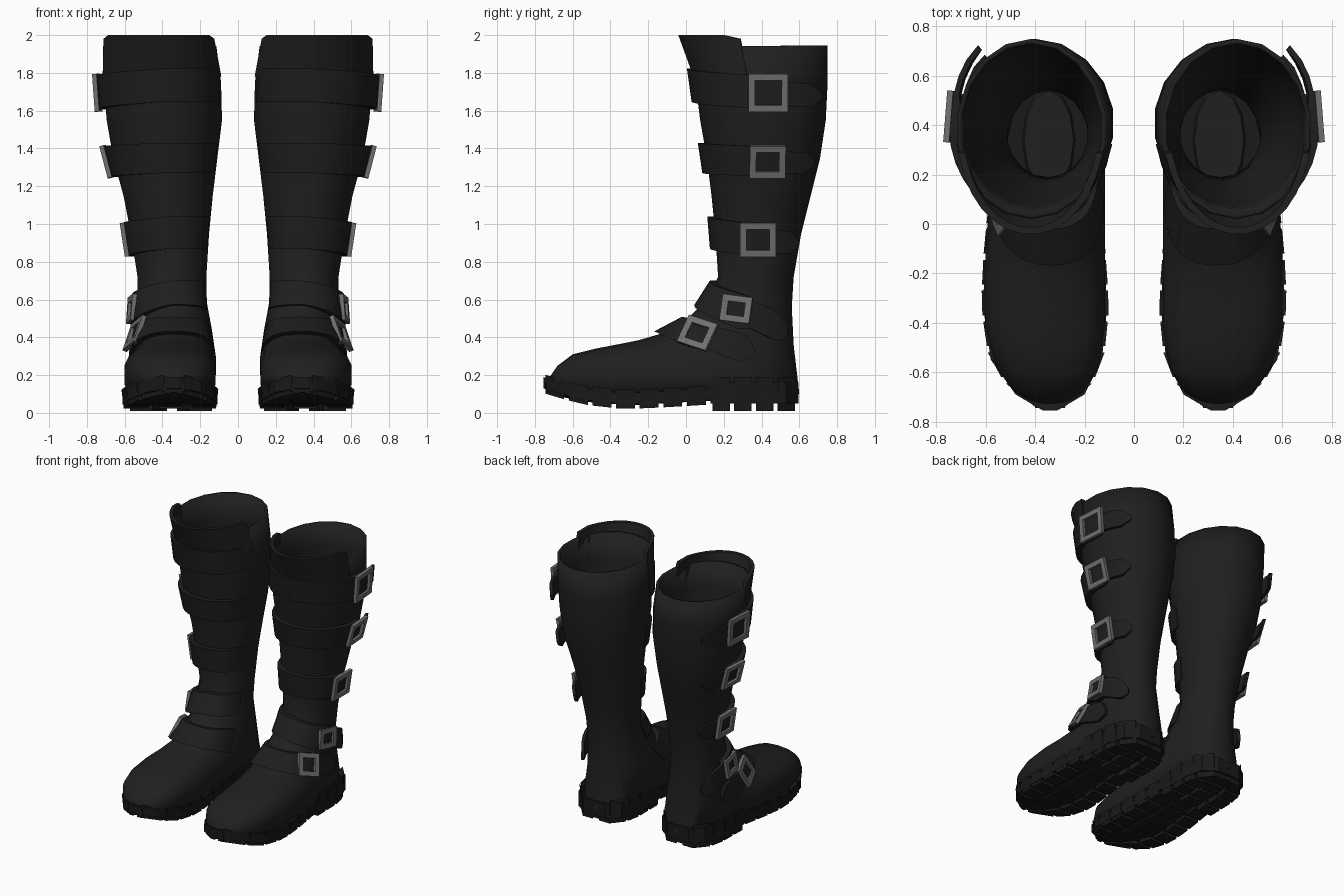
import bpy, bmesh, math
from mathutils import Vector

old = bpy.data.objects.get("Cube")
if old:
    bpy.data.objects.remove(old)


def material(name, v, rough):
    m = bpy.data.materials.new(name)
    m.use_nodes = True
    m.diffuse_color = (v, v, v, 1)
    node = m.node_tree.nodes["Principled BSDF"]
    node.inputs["Base Color"].default_value = (v, v, v, 1)
    node.inputs["Roughness"].default_value = rough
    return m


LEATHER = material("black leather", 0.014, 0.7)
STRAP = material("strap leather", 0.013, 0.7)
RUBBER = material("black rubber", 0.010, 0.8)
METAL = material("grey metal", 0.16, 0.5)

# Boot sections: front y, front z, back y, back z, centre x, half width, squareness
RINGS = [
    (-.035, 2.0, .75, 2.0, .42, .285, 1), (.02, 1.94, .75, 1.945, .415, .305, 1),
    (.05, 1.75, .75, 1.75, .40, .315, 1), (.075, 1.55, .74, 1.55, .39, .31, 1),
    (.11, 1.35, .71, 1.35, .385, .28, 1), (.135, 1.15, .66, 1.15, .37, .24, 1),
    (.155, .95, .61, .95, .36, .21, 1), (.17, .72, .57, .72, .35, .185, 1),
    (.11, .60, .56, .56, .347, .185, 1), (0, .49, .57, .36, .335, .20, .9),
    (-.13, .42, .60, .10, .335, .22, .8), (-.25, .385, .35, .07, .35, .235, .8),
    (-.35, .365, .05, .06, .36, .245, .8), (-.48, .34, -.30, .04, .36, .245, .8),
    (-.60, .31, -.55, .06, .35, .21, .8), (-.68, .25, -.68, .09, .345, .14, .85),
    (-.735, .17, -.74, .11, .34, .05, 1)]


def section(z):
    """Blend the two sections around a front height."""
    for p, q in zip(RINGS, RINGS[1:]):
        if z >= q[1] or q is RINGS[-1]:
            f = min(max((p[1] - z) / (p[1] - q[1]), 0), 1)
            return [a + (b - a) * f for a, b in zip(p, q)]


def surface(z, deg, offset=0.0):
    """Point on the boot; 0 degrees is the front, 90 the outer side."""
    ay, az, by, bz, cx, hw, e = section(z)
    c, s = math.cos(math.radians(deg)), math.sin(math.radians(deg))
    half = Vector((0, ay - by, az - bz)) / 2
    mid = Vector((cx, (ay + by) / 2, (az + bz) / 2))
    n = (half.normalized() * (c / half.length) + Vector((s / hw, 0, 0))).normalized()
    pc, ps = (math.copysign(abs(v) ** e, v) for v in (c, s))
    return mid + half * pc + Vector((hw * ps, 0, 0)) + n * offset


def finish(bm, name, mat, thickness=0, smooth=35):
    bmesh.ops.recalc_face_normals(bm, faces=bm.faces)
    mesh = bpy.data.meshes.new(name)
    bm.to_mesh(mesh)
    bm.free()
    mesh.materials.append(mat)
    ob = bpy.data.objects.new(name, mesh)
    bpy.context.collection.objects.link(ob)
    if thickness:
        sol = ob.modifiers.new("Thickness", 'SOLIDIFY')
        sol.thickness = thickness
        sol.offset = -1
    ob.modifiers.new("Other boot", 'MIRROR').use_mirror_merge = False
    bpy.ops.object.select_all(action='DESELECT')
    ob.select_set(True)
    bpy.context.view_layer.objects.active = ob
    if smooth:
        bpy.ops.object.shade_smooth_by_angle(angle=math.radians(smooth))
    return ob


def loft(bm, rows, start=True, end=True):
    """Skin a list of closed loops."""
    loops = [[bm.verts.new(p) for p in row] for row in rows]
    for a, b in zip(loops, loops[1:]):
        for i in range(len(a)):
            j = (i + 1) % len(a)
            bm.faces.new((a[i], a[j], b[j], b[i]))
    if start:
        bm.faces.new(loops[0])
    if end:
        bm.faces.new(loops[-1][::-1])


def band(name, steps, mat):
    """Strip over the boot; steps are angle, low z, high z, inner and outer offset."""
    bm = bmesh.new()
    loft(bm, [[surface(lo, d, i), surface(lo, d, o), surface(hi, d, o), surface(hi, d, i)]
              for d, lo, hi, i, o in steps])
    return finish(bm, name, mat)


# Shaft and foot in one skin, open at the top
bm = bmesh.new()
loft(bm, [[surface(r[1], k * 20) for k in range(18)] for r in RINGS[1:]], start=False)
finish(bm, "boot_upper", LEATHER, 0.02, 50)

# Flared tongue flap at the front of the opening
band("tongue_flap", [(d, 1.78, 2.0 - 0.02 * (abs(d) > 70), -.02, .008)
                     for d in range(-78, 79, 12)], LEATHER)


def buckle(name, z, deg, w, h, off):
    """Square frame lying on the strap, with a bar."""
    p = surface(z, deg, off)
    u = (surface(z, deg + 6) - surface(z, deg - 6)).normalized()
    v = surface(z + .03, deg) - surface(z - .03, deg)
    n = u.cross(v).normalized()
    v = n.cross(u)
    if n.x < 0:
        n = -n
    bm = bmesh.new()
    bar, deep = .034, .012
    rows = []
    for sx, sy in ((-1, -1), (1, -1), (1, 1), (-1, 1)):
        out = u * (sx * w / 2) + v * (sy * h / 2)
        inn = u * (sx * (w / 2 - bar)) + v * (sy * (h / 2 - bar))
        rows.append([p + out - n * deep, p + out + n * deep,
                     p + inn + n * deep, p + inn - n * deep])
    loft(bm, rows + rows[:1], False, False)
    bmesh.ops.remove_doubles(bm, verts=bm.verts, dist=1e-5)
    finish(bm, name, METAL, smooth=0)


# Straps: name, front z, half width, drop to the tip, buckle angle, tip angle,
# tip lift, buckle width, buckle height
STRAPS = [
    ("top", 1.735, .088, .06, 95, 142, .065, .21, .20),
    ("upper", 1.35, .08, .03, 94, 140, .065, .19, .175),
    ("middle", .955, .085, .06, 90, 142, .06, .19, .18),
    ("lower", .635, .065, .11, 78, 140, .045, .16, .14),
    ("ankle", .46, .042, .0, 57, 104, .024, .17, .16)]
for name, zf, hw, drop, bdeg, tip, lift, bw, bh in STRAPS:
    steps = []
    start = -72
    count = 20
    for k in range(count + 1):
        d = start + (tip - start) * k / count
        z = zf - drop * max(d, 0) / tip
        ramp = min(1, (d - start) / 40)
        o, i, w = .032 * ramp + .002, -.012, hw
        past = (d - bdeg - 10) / (tip - bdeg - 10)
        if past > 0:
            o = .03 + (lift - .03) * past
            i = o - .022
            w = hw * .72 * math.sqrt(max(.06, 1 - max(0, past - .6) ** 2 / .16))
        steps.append((d, z - w, z + w, i, o))
    band(name + "_strap", steps, STRAP)
    buckle(name + "_buckle", zf - drop * bdeg / tip, bdeg, bw, bh, .036)

# Sole stations: y, inner x, outer x, ground z
FRONT = [(-.755, .31, .37, .105), (-.69, .20, .48, .085), (-.55, .13, .58, .045),
         (-.33, .108, .612, .02), (-.1, .125, .60, .03), (.14, .135, .575, .045)]
HEEL = [(.13, .135, .575, .01), (.40, .135, .57, .01), (.53, .17, .53, .01),
        (.595, .26, .44, .01)]


def slab(name, stations, lift, height):
    bm = bmesh.new()
    loft(bm, [[(a, y, g + lift), (b, y, g + lift), (b, y, g + height), (a, y, g + height)]
              for y, a, b, g in stations])
    finish(bm, name, RUBBER, smooth=30)


slab("front_sole", FRONT, .025, .085)
slab("heel_sole", HEEL, .04, .15)


def lugs(name, stations, pitch, height):
    """Tread blocks spaced along both edges, plus centre bars."""
    bm = bmesh.new()

    def at(y):
        for p, q in zip(stations, stations[1:]):
            if y <= q[0] or q is stations[-1]:
                f = (y - p[0]) / (q[0] - p[0])
                return [a + (b - a) * f for a, b in zip(p, q)]

    y = stations[0][0] + .01
    while y + pitch * .8 < stations[-1][0] + .02:
        ends = [at(y), at(min(y + pitch * .8, stations[-1][0]))]
        for side in (1, 2):
            sign = 1 if side == 1 else -1
            rows = []
            for s in ends:
                edge = s[side] - sign * .008
                inner = edge + sign * min(.13, (s[2] - s[1]) * .42)
                rows.append([(edge + sign * .012, s[0], s[3]), (inner, s[0], s[3]),
                             (inner, s[0], s[3] + .06), (edge, s[0], s[3] + height)])
            loft(bm, rows)
        mid = (ends[0][1] + ends[0][2]) / 2
        loft(bm, [[(mid + dx, s[0], s[3] + dz) for dx, dz in
                   ((-.06, .012), (.06, .012), (.06, .06), (-.06, .06))] for s in ends])
        y += pitch
    finish(bm, name, RUBBER, smooth=0)


lugs("front_lugs", FRONT, .125, .10)
lugs("heel_lugs", HEEL, .115, .18)

# Padded insole inside the shaft
bm = bmesh.new()
bmesh.ops.create_cone(bm, cap_ends=True, segments=12, radius1=.11, radius2=.10, depth=.03)
for v in bm.verts:
    v.co = (v.co.x + .345, v.co.y * 2 + .34, v.co.z + .165)
finish(bm, "insole", LEATHER)
